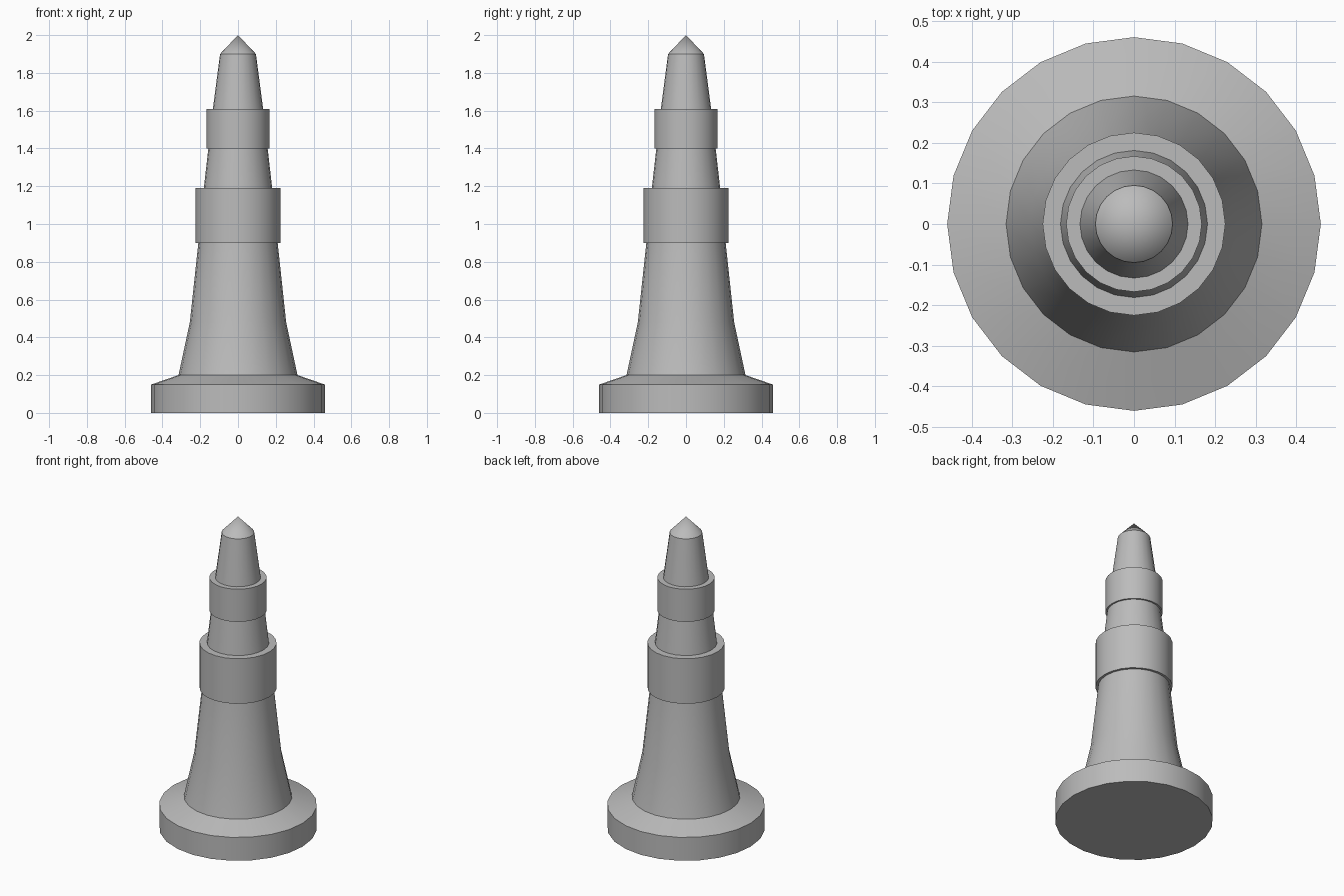
import bpy
import bmesh
from math import cos, sin, tau, radians

SIDES = 24

cube = bpy.data.objects.get("Cube")
if cube:
    bpy.data.objects.remove(cube, do_unlink=True)

stone = bpy.data.materials.new("grey_stone")
stone.use_nodes = True
GREY = (0.5, 0.5, 0.5, 1)
stone.diffuse_color = GREY
stone.node_tree.nodes["Principled BSDF"].inputs["Base Color"].default_value = GREY


def lathe(name, profile):
    """Revolve (radius, height) points, listed bottom to top, around z."""
    bm = bmesh.new()
    rings = []
    for r, z in profile:
        count = SIDES if r > 0 else 1
        rings.append([bm.verts.new((r * cos(tau * i / SIDES), r * sin(tau * i / SIDES), z))
                      for i in range(count)])
    for low, high in zip(rings, rings[1:]):
        for i in range(SIDES):
            j = (i + 1) % SIDES
            if len(low) == 1:
                bm.faces.new((low[0], high[j], high[i]))
            elif len(high) == 1:
                bm.faces.new((low[i], low[j], high[0]))
            else:
                bm.faces.new((low[i], low[j], high[j], high[i]))
    mesh = bpy.data.meshes.new(name)
    bm.to_mesh(mesh)
    bm.free()
    mesh.materials.append(stone)
    obj = bpy.data.objects.new(name, mesh)
    bpy.context.collection.objects.link(obj)
    bpy.ops.object.select_all(action="DESELECT")
    obj.select_set(True)
    bpy.context.view_layer.objects.active = obj
    bpy.ops.object.shade_smooth_by_angle(angle=radians(30))


def band(name, inner_low, radius, inner_high, bottom, top):
    """A collar that overhangs the sections below and above it."""
    lathe(name, [(inner_low, bottom), (radius, bottom), (radius, top), (inner_high, top)])


# Wide foot with a sloped top
lathe("base", [(0, 0), (0.46, 0), (0.46, 0.15), (0.315, 0.2)])
# Flared lower shaft and its collar
lathe("lower_tower", [(0.315, 0.2), (0.255, 0.48), (0.21, 0.9)])
band("lower_band", 0.21, 0.225, 0.181, 0.9, 1.19)
# Narrow upper shaft and its collar
lathe("upper_tower", [(0.181, 1.19), (0.157, 1.4)])
band("upper_band", 0.157, 0.167, 0.133, 1.4, 1.61)
# Tapered spire with a pointed cap
lathe("spire", [(0.133, 1.61), (0.095, 1.9), (0, 2)])
